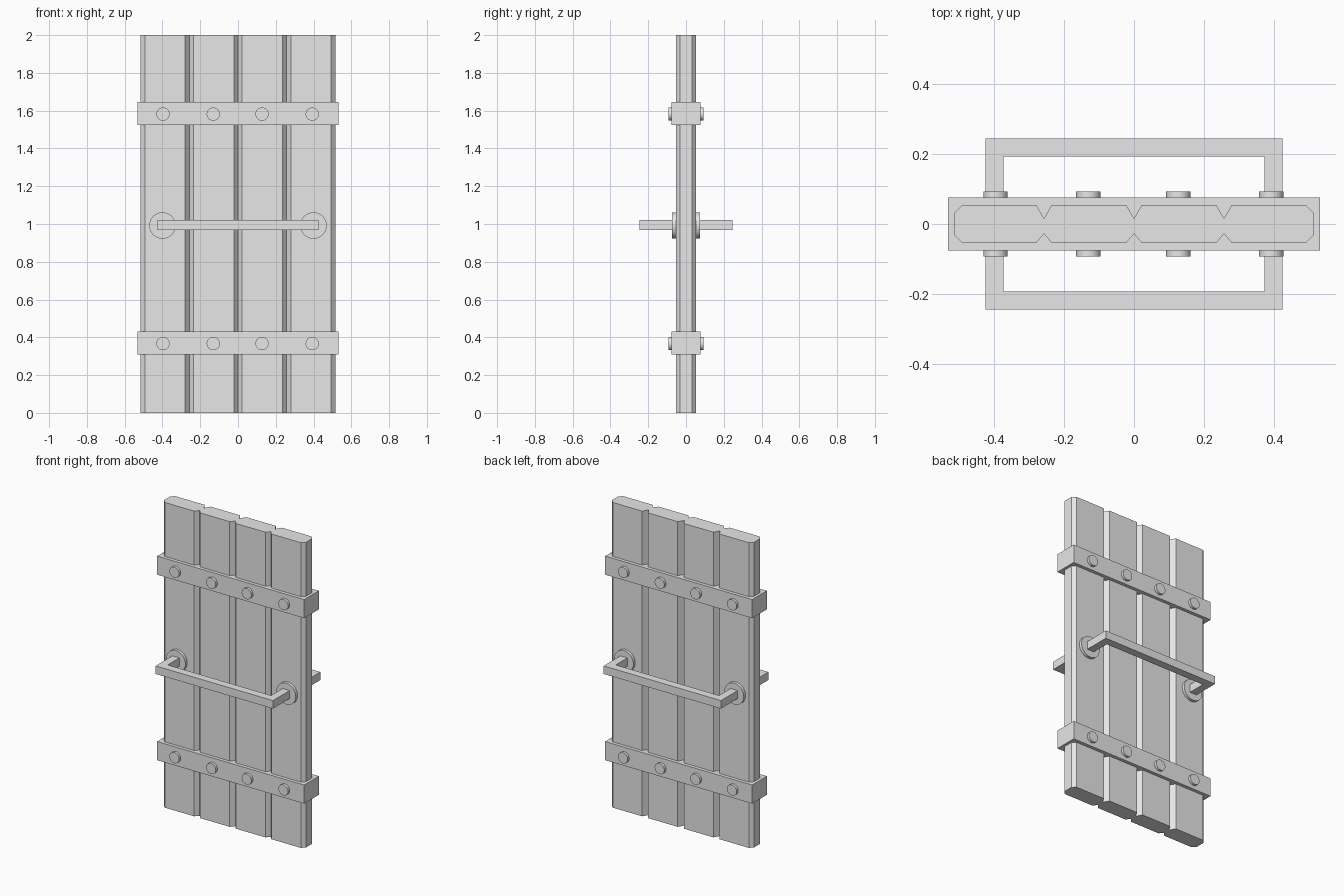
import bpy
import bmesh
from math import pi
from mathutils import Matrix

default = bpy.data.objects.get("Cube")
if default:
    bpy.data.objects.remove(default, do_unlink=True)

grey = bpy.data.materials.new("plain grey")
grey.use_nodes = True
colour = (0.8, 0.8, 0.8, 1)
grey.diffuse_color = colour
grey.node_tree.nodes["Principled BSDF"].inputs["Base Color"].default_value = colour


def finish(name, bm):
    bmesh.ops.recalc_face_normals(bm, faces=bm.faces)
    mesh = bpy.data.meshes.new(name)
    bm.to_mesh(mesh)
    bm.free()
    mesh.materials.append(grey)
    obj = bpy.data.objects.new(name, mesh)
    bpy.context.collection.objects.link(obj)
    return obj


def extrude_outline(name, points, z0, z1):
    bm = bmesh.new()
    face = bm.faces.new([bm.verts.new((x, y, z0)) for x, y in points])
    moved = bmesh.ops.extrude_face_region(bm, geom=[face])["geom"]
    verts = [v for v in moved if isinstance(v, bmesh.types.BMVert)]
    bmesh.ops.translate(bm, verts=verts, vec=(0, 0, z1 - z0))
    return finish(name, bm)


def disc(name, x, z, radius, y0, y1):
    bm = bmesh.new()
    place = Matrix.Translation((x, (y0 + y1) / 2, z)) @ Matrix.Rotation(pi / 2, 4, "X")
    bmesh.ops.create_cone(bm, cap_ends=True, segments=32, radius1=radius,
                          radius2=radius, depth=abs(y1 - y0), matrix=place)
    obj = finish(name, bm)
    bpy.ops.object.select_all(action="DESELECT")
    obj.select_set(True)
    bpy.context.view_layer.objects.active = obj
    bpy.ops.object.shade_smooth_by_angle()


# Door slab: chamfered ends and V grooves between four planks on both faces
W, T, C, G = 0.515, 0.054, 0.022, 0.022


def face_line(side, tip):
    line = [(-W, side * (T - C)), (-W + C, side * T)]
    for x in (-0.258, 0, 0.258):
        line += [(x - G, side * T), (x, side * tip), (x + G, side * T)]
    return line + [(W - C, side * T), (W, side * (T - C))]


extrude_outline("door_planks", face_line(-1, 0.028) + face_line(1, 0.016)[::-1], 0, 2)

# Cross bands wrapping the door, with bolts on both faces
for label, z in (("lower", 0.37), ("upper", 1.585)):
    bx, by = 0.533, 0.076
    extrude_outline(label + "_band", [(-bx, -by), (bx, -by), (bx, by), (-bx, by)],
                    z - 0.061, z + 0.061)
    for face, s in (("front", -1), ("back", 1)):
        for i, x in enumerate((-0.397, -0.131, 0.127, 0.393)):
            disc(f"{label}_{face}_bolt_{i + 1}", x, z - 0.003, 0.035, s * 0.07, s * 0.093)

# Pull handles with round mounting plates on both faces
for face, s in (("front", -1), ("back", 1)):
    outer, inner, root = 0.425, 0.374, s * 0.05
    extrude_outline(face + "_handle",
                    [(-outer, root), (-outer, s * 0.245), (outer, s * 0.245), (outer, root),
                     (inner, root), (inner, s * 0.193), (-inner, s * 0.193), (-inner, root)],
                    0.967, 1.02)
    for side, x in (("right", -0.4), ("left", 0.4)):
        disc(f"{face}_{side}_handle_plate", x, 0.992, 0.07, s * 0.045, s * 0.073)
